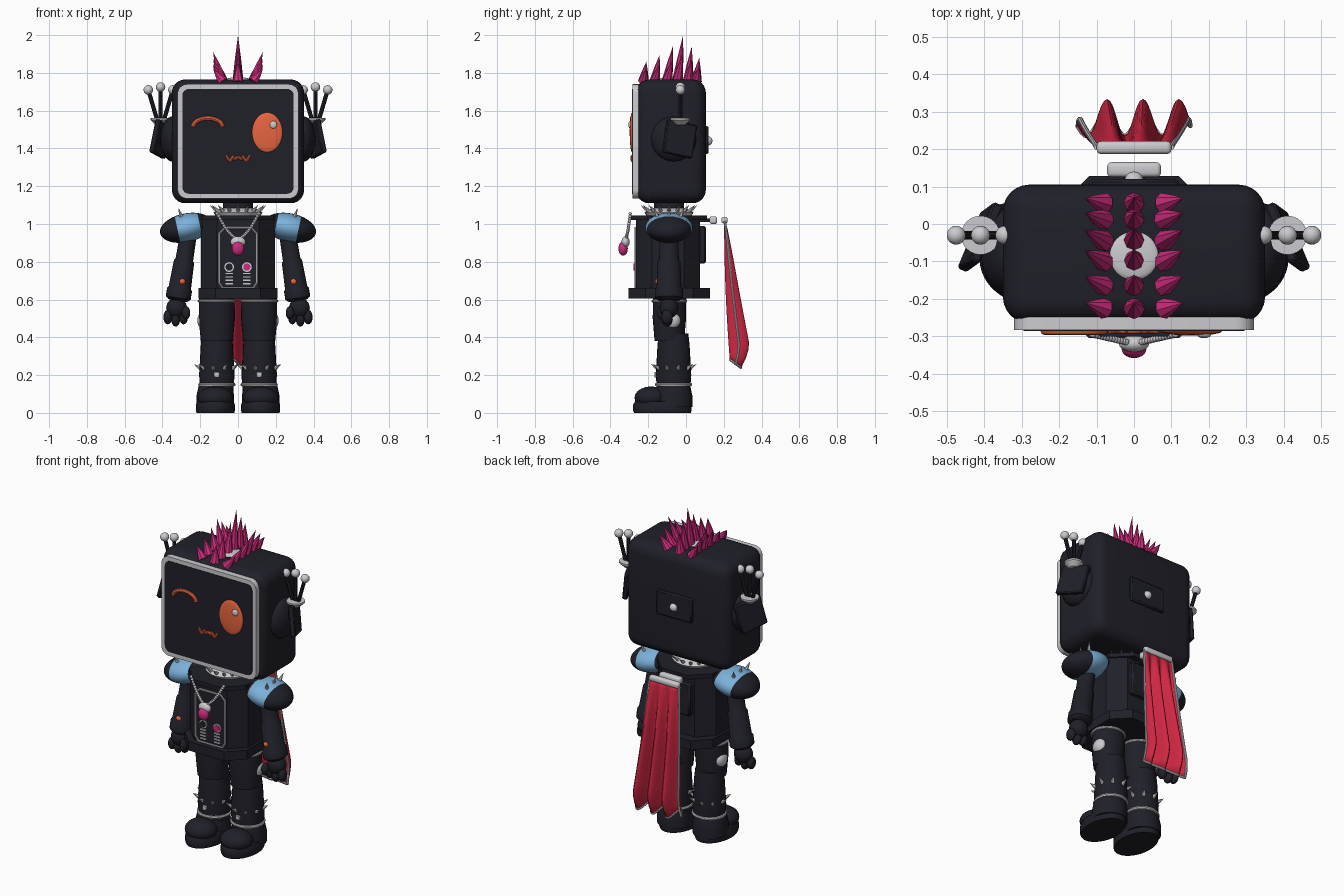
import bpy, bmesh, math
from mathutils import Vector, Matrix, Euler

cube = bpy.data.objects.get("Cube")
if cube:
    bpy.data.objects.remove(cube, do_unlink=True)


def material(name, r, g, b):
    m = bpy.data.materials.new(name)
    m.use_nodes = True
    m.diffuse_color = (r, g, b, 1)
    m.node_tree.nodes["Principled BSDF"].inputs["Base Color"].default_value = (r, g, b, 1)
    return m


DARK = material("charcoal", 0.014, 0.014, 0.022)
SILVER = material("silver", 0.6, 0.6, 0.63)
PINK = material("magenta", 0.62, 0.025, 0.2)
RED = material("crimson", 0.62, 0.02, 0.055)
ORANGE = material("orange", 0.8, 0.13, 0.05)
BLUE = material("sky blue", 0.2, 0.44, 0.7)


def add(name, mesh, *mats):
    for m in mats:
        mesh.materials.append(m)
    mesh.polygons.foreach_set("use_smooth", [True] * len(mesh.polygons))
    mesh.set_sharp_from_angle(angle=math.radians(40))
    ob = bpy.data.objects.new(name, mesh)
    bpy.context.collection.objects.link(ob)
    return ob


def finish(name, bm, *mats):
    bmesh.ops.recalc_face_normals(bm, faces=bm.faces)
    mesh = bpy.data.meshes.new(name)
    bm.to_mesh(mesh)
    bm.free()
    return add(name, mesh, *mats)


def box(name, lo, hi, mat, bevel=0, segs=1, axis=None, rot=(0, 0, 0)):
    """Box between two corners; bevel all edges or only those along one axis."""
    lo, hi = Vector(lo), Vector(hi)
    bm = bmesh.new()
    bmesh.ops.create_cube(bm, size=1)
    bmesh.ops.scale(bm, vec=hi - lo, verts=bm.verts)
    if bevel:
        edges = [e for e in bm.edges if axis is None
                 or abs((e.verts[0].co - e.verts[1].co).normalized()[axis]) > 0.9]
        bmesh.ops.bevel(bm, geom=edges, offset=bevel, segments=segs, profile=0.5, affect='EDGES')
    turn = Euler([math.radians(a) for a in rot]).to_matrix().to_4x4()
    bm.transform(Matrix.Translation((lo + hi) / 2) @ turn)
    return finish(name, bm, mat)


def ball(name, at, radii, *mats, tilt=0, rule=None, segs=20):
    """Ellipsoid with its poles on x; rule picks a material from local x."""
    if not isinstance(radii, tuple):
        radii = (radii,) * 3
    bm = bmesh.new()
    bmesh.ops.create_uvsphere(bm, u_segments=segs, v_segments=segs, radius=1)
    bm.transform(Matrix.Diagonal((*radii, 1)) @ Matrix.Rotation(math.pi / 2, 4, 'Y'))
    if rule:
        for f in bm.faces:
            f.material_index = rule(f.calc_center_median().x)
    bm.transform(Matrix.Translation(at) @ Matrix.Rotation(math.radians(tilt), 4, 'Y'))
    return finish(name, bm, *mats)


def lathe(name, profile, at, mat, axis=(0, 0, 1), sides=24, squash=1):
    """Spin (radius, distance) pairs about an axis."""
    bm = bmesh.new()
    rings = []
    for r, d in profile:
        rings.append([bm.verts.new((r * math.cos(2 * math.pi * i / sides),
                                    squash * r * math.sin(2 * math.pi * i / sides), d))
                      for i in range(sides)])
    for a, b in zip(rings, rings[1:]):
        for i in range(sides):
            j = (i + 1) % sides
            bm.faces.new((a[i], a[j], b[j], b[i]))
    bm.faces.new(rings[0])
    bm.faces.new(rings[-1])
    q = Vector(axis).to_track_quat('Z', 'Y') if tuple(axis) != (0, 0, 1) else Euler().to_quaternion()
    bm.transform(Matrix.Translation(at) @ q.to_matrix().to_4x4())
    bmesh.ops.remove_doubles(bm, verts=bm.verts, dist=1e-5)
    return finish(name, bm, mat)


def spike(name, base, tip, r, mat, sides=8):
    d = Vector(tip) - Vector(base)
    return lathe(name, [(r, 0), (r * 0.55, d.length * 0.5), (0, d.length)], base, mat, d, sides)


def tube(name, pts, r, mat, closed=False):
    cu = bpy.data.curves.new(name, 'CURVE')
    cu.dimensions = '3D'
    cu.bevel_depth, cu.bevel_resolution, cu.use_fill_caps = r, 2, True
    sp = cu.splines.new('POLY')
    sp.points.add(len(pts) - 1)
    for p, co in zip(sp.points, pts):
        p.co = (*co, 1)
    sp.use_cyclic_u = closed
    tmp = bpy.data.objects.new(name + "_path", cu)
    mesh = bpy.data.meshes.new_from_object(tmp)
    bpy.data.objects.remove(tmp)
    mesh.materials.clear()
    return add(name, mesh, mat)


def ring(name, at, rx, ry, r, mat):
    turn = [2 * math.pi * i / 28 for i in range(28)]
    return tube(name, [(at[0] + rx * math.cos(a), at[1] + ry * math.sin(a), at[2]) for a in turn], r, mat, True)


# Head, screen rim and back plate
box("head", (-0.35, -0.265, 1.11), (0.35, 0.105, 1.765), DARK, 0.07, 6)
box("screen_rim", (-0.32, -0.283, 1.135), (0.32, -0.2, 1.74), SILVER, 0.05, 6, 1)
box("screen", (-0.295, -0.286, 1.16), (0.295, -0.25, 1.715), DARK, 0.035, 6, 1)
box("head_back_plate", (-0.12, 0.09, 1.37), (0.12, 0.12, 1.52), DARK, 0.008)
ball("head_back_knob", (0, 0.115, 1.44), 0.025, SILVER)
ball("crown_dome", (0, -0.085, 1.765), (0.065, 0.065, 0.012), SILVER)

# Face
ball("open_eye", (0.155, -0.286, 1.485), (0.08, 0.012, 0.105), ORANGE, segs=32)
ball("eye_glint", (0.187, -0.295, 1.525), (0.019, 0.01, 0.02), SILVER)
arc = [math.pi * i / 14 for i in range(15)]
tube("wink_eye", [(-0.16 + 0.078 * math.cos(a), -0.285, 1.515 + 0.045 * math.sin(a)) for a in arc], 0.012, ORANGE)
tube("mouth", [(0.065 * u, -0.285, 1.348 - 0.012 * math.cos(3 * math.pi * u) * (1 if abs(u) > 0.33 else -0.4))
               for u in [i / 16 - 1 for i in range(33)]], 0.008, ORANGE)

# Mohawk: three columns of spikes
rows = [(-0.225, -0.21, 0.1), (-0.165, -0.14, 0.135), (-0.1, -0.07, 0.18),
        (-0.045, -0.015, 0.24), (0.012, 0.03, 0.18), (0.055, 0.07, 0.12)]
for y, ty, h in rows:
    for s in (-1, 0, 1):
        top = 1.76 + h * (1 if s == 0 else 0.63)
        spike("mohawk_spike", (0.08 * s, y, 1.755), (0.132 * s, ty, top), 0.029, PINK)

# Neck with spiked collar
lathe("neck", [(0.08, 1.0), (0.08, 1.13)], (0, -0.09, 0), DARK)
lathe("collar", [(0.12, 1.045), (0.13, 1.06), (0.09, 1.085)], (0, -0.09, 0), SILVER)
for i in range(16):
    a = 2 * math.pi * i / 16
    c, s = math.cos(a), math.sin(a)
    spike("collar_spike", (0.11 * c, -0.09 + 0.11 * s, 1.065),
          (0.15 * c, -0.09 + 0.15 * s, 1.1), 0.012, SILVER, 6)

# Torso: chamfered box with flared base and top flange
box("torso", (-0.195, -0.265, 0.63), (0.195, 0.075, 1.045), DARK, 0.085, 1, 2)
box("torso_base", (-0.21, -0.305, 0.605), (0.21, 0.128, 0.66), DARK, 0.09, 1, 2)
box("torso_flange", (-0.19, -0.3, 1.02), (0.19, 0.11, 1.045), DARK, 0.1, 1, 2)
box("torso_back_panel", (-0.1, 0.06, 0.79), (0.1, 0.107, 0.99), DARK, 0.01)
box("cape_mount", (-0.072, 0.125, 1.0), (0.072, 0.165, 1.04), SILVER, 0.012, 3)
box("mount_bracket", (-0.03, 0.06, 1.01), (0.03, 0.13, 1.03), DARK)

# Chest panel, dials, vents
tube("chest_frame", [(x, -0.267, z) for x, z in ((-0.1, 0.69), (-0.08, 0.66), (0.08, 0.66), (0.1, 0.69),
     (0.1, 0.95), (0.07, 0.98), (-0.07, 0.98), (-0.1, 0.95))], 0.006, SILVER, True)
for s, mat in ((-1, DARK), (1, PINK)):
    x = 0.047 * s
    lathe("dial_ring", [(0.026, 0), (0.026, 0.01)], (x, -0.262, 0.772), SILVER, (0, -1, 0))
    lathe("dial_face", [(0.019, 0), (0.019, 0.015)], (x, -0.262, 0.772), mat, (0, -1, 0))
    for i in range(4):
        z = 0.68 + 0.018 * i
        box("vent_bar", (x - 0.02, -0.271, z), (x + 0.02, -0.26, z + 0.007), SILVER)
    # Necklace beads
    for i in range(16):
        t = i / 15
        ball("chain_bead", (s * 0.11 * (1 - t), -0.295 - 0.025 * t, 1.055 - 0.14 * t - 0.02 * math.sin(math.pi * t)),
             0.009, SILVER, segs=8)
ball("pendant_cap", (0, -0.32, 0.905), (0.04, 0.022, 0.03), SILVER)
ball("pendant_gem", (0, -0.333, 0.87), (0.033, 0.025, 0.038), PINK)

# Mirrored parts
for s in (-1, 1):
    side = "left_" if s > 0 else "right_"
    # Ear: lens, tilted plate, cup and three ball antennae
    ball(side + "ear_lens", (0.345 * s, -0.065, 1.45), (0.065, 0.12, 0.12), DARK)
    box(side + "ear_plate", (0.41 * s - 0.015, -0.12, 1.36), (0.41 * s + 0.015, 0.05, 1.54), DARK,
        0.006, 1, None, (-12, -7 * s, 24 * s))
    lathe(side + "ear_cup", [(0.025, 1.525), (0.052, 1.55), (0.052, 1.56)], (0.41 * s, -0.03, 0), SILVER)
    for k in (-1, 0, 1):
        end = Vector((0.41 * s + 0.065 * k, -0.03, 1.725 - 0.015 * abs(k)))
        tube(side + "antenna", [(0.41 * s + 0.015 * k, -0.03, 1.54), end], 0.011, DARK)
        ball(side + "antenna_ball", end, 0.025, SILVER)

    # Shoulder pad with blue band and small studs
    ball(side + "shoulder", (0.275 * s, -0.09, 0.98), (0.14, 0.125, 0.076), DARK, BLUE,
         tilt=12 * s, rule=lambda x: int(-0.075 < x * s < 0.045), segs=28)
    for k in (-1, 0, 1):
        spike(side + "shoulder_spike", (0.3 * s, -0.09 + 0.06 * k, 1.035),
              (0.315 * s, -0.09 + 0.08 * k, 1.085), 0.012, SILVER, 6)

    # Arm, cuff, hand
    lathe(side + "arm", [(0.05, 0), (0.052, 0.12), (0.06, 0.13), (0.066, 0.27), (0.074, 0.28), (0.074, 0.325),
                         (0.055, 0.34)], (0.265 * s, -0.09, 0.93), DARK, (0.16 * s, 0, -1), squash=0.9)
    ball(side + "arm_button", (0.295 * s, -0.148, 0.695), 0.016, ORANGE)
    ball(side + "palm", (0.325 * s, -0.09, 0.555), (0.055, 0.05, 0.055), DARK)
    for k in (-1, 0, 1):
        ball(side + "finger", ((0.33 + 0.042 * k) * s, -0.1, 0.495 + 0.012 * abs(k)), (0.023, 0.03, 0.038), DARK)
    ball(side + "thumb", (0.275 * s, -0.13, 0.53), (0.022, 0.025, 0.035), DARK)

    # Leg
    x = 0.112 * s
    lathe(side + "thigh", [(0.094, 0.62), (0.096, 0.5), (0.085, 0.38)], (x, -0.088, 0), DARK, squash=0.92)
    ring(side + "thigh_band", (x, -0.088, 0.592), 0.094, 0.087, 0.008, SILVER)
    ball(side + "hip_knob", (0.185 * s, -0.075, 0.49), (0.03, 0.045, 0.045), SILVER)
    lathe(side + "shin", [(0.078, 0.42), (0.085, 0.36), (0.094, 0.2), (0.086, 0.1)], (x, -0.066, 0), DARK)
    ring(side + "ankle_band", (x, -0.066, 0.15), 0.09, 0.09, 0.009, SILVER)
    for i in range(9):
        a = 2 * math.pi * i / 9 + 0.3
        c, d = math.cos(a), math.sin(a)
        spike(side + "ankle_spike", (x + 0.085 * c, -0.066 + 0.085 * d, 0.235),
              (x + 0.122 * c, -0.066 + 0.122 * d, 0.258), 0.013, SILVER, 6)
    box(side + "shin_buckle", (x - 0.014, -0.168, 0.188), (x + 0.014, -0.15, 0.216), SILVER, 0.003)

    # Boot
    f = 0.12 * s
    lathe(side + "boot_sole", [(0.1, 0), (0.103, 0.01), (0.103, 0.045), (0.096, 0.06)], (f, -0.125, 0),
          DARK, sides=32, squash=1.5)
    lathe(side + "boot_ankle", [(0.1, 0.03), (0.1, 0.09), (0.088, 0.145)], (f, -0.066, 0), DARK)
    ball(side + "boot_toe", (f, -0.185, 0.08), (0.092, 0.088, 0.06), DARK)

# Cape: pleats deepen downward and curl under at the hem
box("cape_bar", (-0.1, 0.187, 1.003), (0.1, 0.221, 1.038), SILVER, 0.012, 3)


def cape_point(u, t):
    crest = 0.5 + 0.5 * math.cos(2 * math.pi * (u * 0.15 - 0.025) / 0.1)
    curl = max(0, (t - 0.86) / 0.14) ** 2
    valley = 0.205 + 0.03 * t * t
    bulge = 0.115 * t ** 0.8 - 0.06 * curl
    z = 1.015 - 0.735 * t - 0.04 * curl * crest
    return Vector((u * (0.1 + 0.05 * t), valley + bulge * crest, z))


NU, NT = 48, 24
bm = bmesh.new()
grid = [[bm.verts.new(cape_point(2 * i / NU - 1, j / NT)) for i in range(NU + 1)] for j in range(NT + 1)]
for j in range(NT):
    for i in range(NU):
        bm.faces.new((grid[j][i], grid[j][i + 1], grid[j + 1][i + 1], grid[j + 1][i]))
cape = finish("cape", bm, RED)
thick = cape.modifiers.new("thickness", 'SOLIDIFY')
thick.thickness, thick.offset = 0.006, 0
border = [cape_point(-1, j / NT) for j in range(NT)]
border += [cape_point(2 * i / NU - 1, 1) for i in range(NU + 1)]
border += [cape_point(1, j / NT) for j in reversed(range(NT))]
tube("cape_trim", border, 0.007, SILVER)
